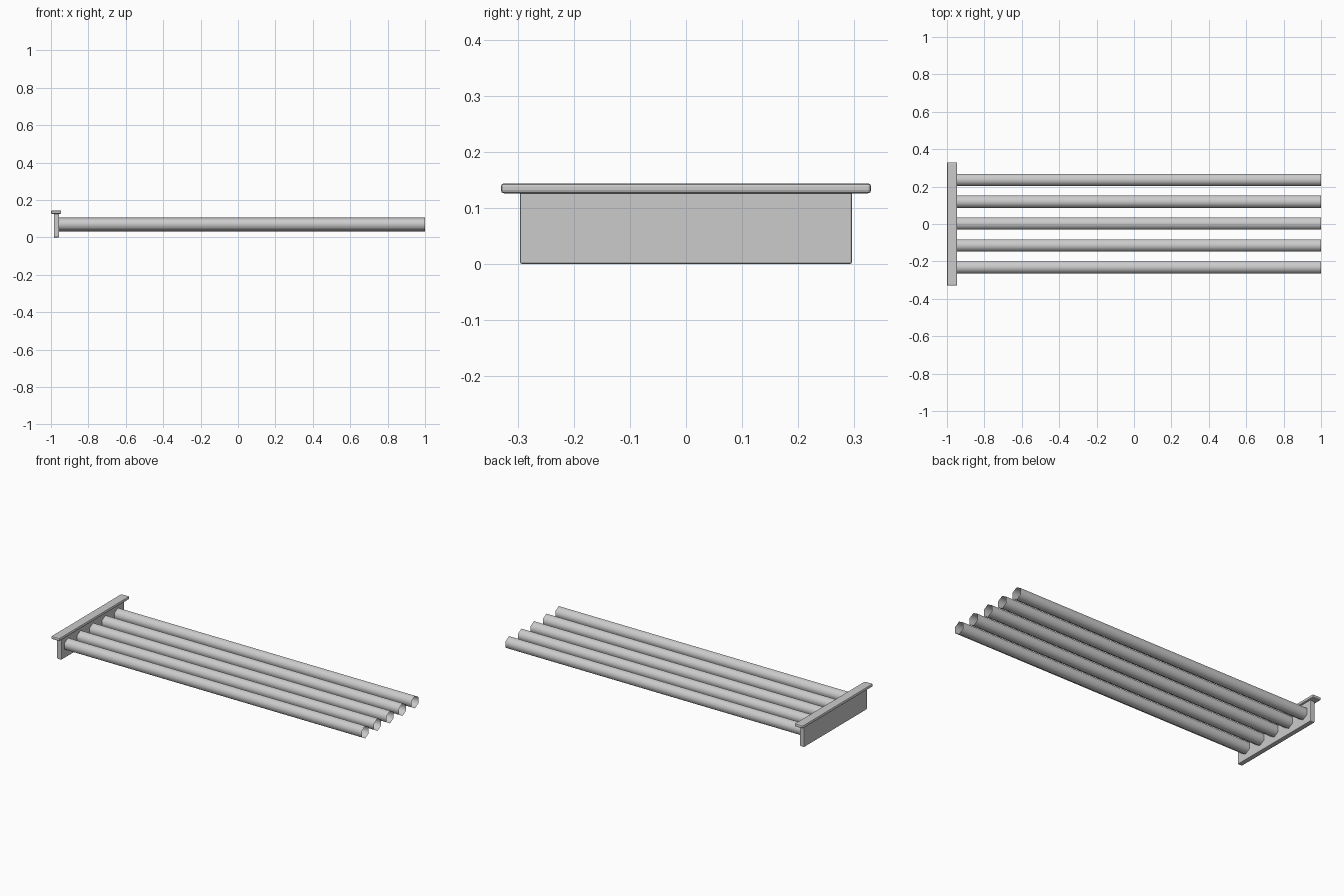
import bpy
from math import pi, radians

if "Cube" in bpy.data.objects:
    bpy.data.objects.remove(bpy.data.objects["Cube"])


def smooth(ob):
    bpy.context.view_layer.objects.active = ob
    bpy.ops.object.select_all(action='DESELECT')
    ob.select_set(True)
    bpy.ops.object.shade_smooth_by_angle(angle=radians(61))


def box(name, lo, hi, bevel):
    """Bevelled box between two corners."""
    bpy.ops.mesh.primitive_cube_add(
        size=1, location=[(a + b) / 2 for a, b in zip(lo, hi)])
    ob = bpy.context.object
    ob.name = name
    ob.scale = [b - a for a, b in zip(lo, hi)]
    bpy.ops.object.transform_apply(location=False, rotation=False, scale=True)
    mod = ob.modifiers.new("soft_edges", 'BEVEL')
    mod.width = bevel
    mod.segments = 2
    return ob


# Upright end plate and the flat rail on top of it
box("end_plate", (-0.985, -0.296, 0.0), (-0.956, 0.296, 0.13), 0.004)
box("top_rail", (-1.0, -0.33, 0.126), (-0.945, 0.33, 0.144), 0.006)

# Five open six-sided tubes running out from the plate, points up and down
x0, x1 = -0.965, 1.0
for i in range(5):
    bpy.ops.mesh.primitive_cylinder_add(
        vertices=6, radius=0.0375, depth=x1 - x0, end_fill_type='NOTHING',
        location=((x0 + x1) / 2, 0.002 + (i - 2) * 0.117, 0.07),
        rotation=(0, pi / 2, 0))
    tube = bpy.context.object
    tube.name = f"tube_{i + 1}"
    # turn about the tube's own axis so a corner points straight up
    bpy.ops.object.transform_apply(location=False, rotation=True, scale=False)
    top = max(v.co.z for v in tube.data.vertices)
    if top < 0.036:
        tube.rotation_euler.x = radians(30)
        bpy.ops.object.transform_apply(location=False, rotation=True, scale=False)
    smooth(tube)
